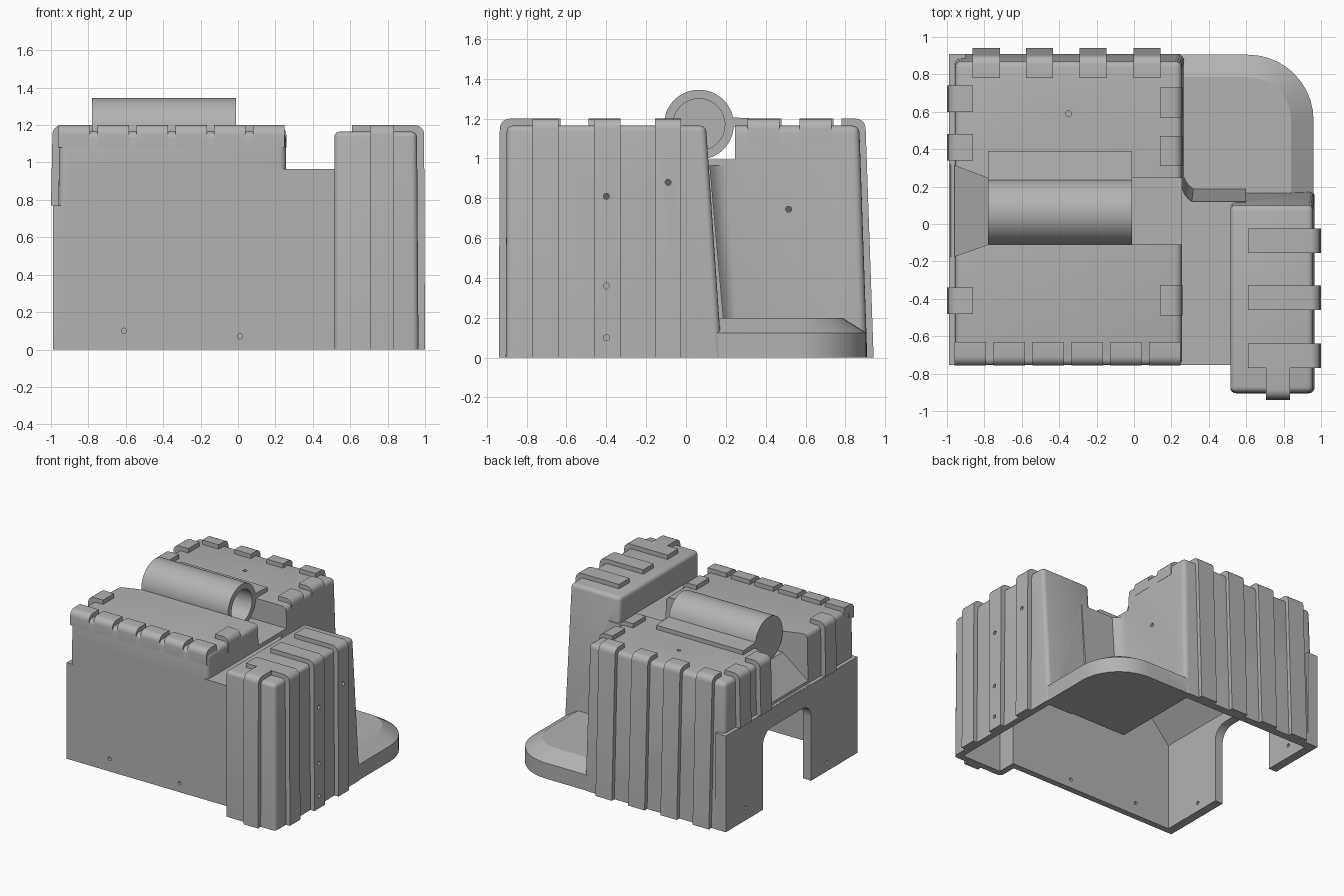
import bpy, bmesh
from math import sin, cos, pi, radians

if "Cube" in bpy.data.objects:
    bpy.data.objects.remove(bpy.data.objects["Cube"], do_unlink=True)

grey = bpy.data.materials.new("plain grey")
grey.use_nodes = True
COLOUR = (0.45, 0.45, 0.45, 1)
grey.diffuse_color = COLOUR
grey.node_tree.nodes["Principled BSDF"].inputs["Base Color"].default_value = COLOUR


def loft(name, rings, bevel=0):
    """Skin a solid through rings of 3D points, rounding all but the first ring."""
    bm = bmesh.new()
    loops = [[bm.verts.new(p) for p in ring] for ring in rings]
    n = len(loops[0])
    for low, high in zip(loops, loops[1:]):
        for i in range(n):
            j = (i + 1) % n
            bm.faces.new((low[i], low[j], high[j], high[i]))
    bm.faces.new(loops[0][::-1])
    bm.faces.new(loops[-1])
    bmesh.ops.recalc_face_normals(bm, faces=bm.faces)
    if bevel:
        edges = [e for e in bm.edges if not all(v in loops[0] for v in e.verts)]
        bmesh.ops.bevel(bm, geom=edges, offset=bevel, segments=4, profile=0.5, affect='EDGES')
    mesh = bpy.data.meshes.new(name)
    bm.to_mesh(mesh)
    bm.free()
    ob = bpy.data.objects.new(name, mesh)
    bpy.context.collection.objects.link(ob)
    mesh.materials.append(grey)
    return ob


def rect(x0, x1, y0, y1, z):
    return [(x0, y0, z), (x1, y0, z), (x1, y1, z), (x0, y1, z)]


def box(name, x0, x1, y0, y1, z0, z1, bevel=0):
    return loft(name, [rect(x0, x1, y0, y1, z0), rect(x0, x1, y0, y1, z1)], bevel)


def arc(cx, cy, r, start, end, steps=10):
    return [(cx + r * cos(radians(start + (end - start) * i / steps)),
             cy + r * sin(radians(start + (end - start) * i / steps))) for i in range(steps + 1)]


def at_z(pts, z):
    return [(x, y, z) for x, y in pts]


def at_x(pts, x):
    return [(x, y, z) for y, z in pts]


def rod(name, axis, centre, r, a, b, sides=16):
    pts = arc(centre[0], centre[1], r, 0, 360, sides)[:-1]
    place = {'x': lambda p, t: (t, *p), 'y': lambda p, t: (p[0], t, p[1]), 'z': lambda p, t: (*p, t)}[axis]
    return loft(name, [[place(p, t) for p in pts] for t in (a, b)])


def combine(target, other, operation='DIFFERENCE', keep=False):
    mod = target.modifiers.new("join", 'BOOLEAN')
    mod.operation, mod.solver, mod.object = operation, 'EXACT', other
    bpy.context.view_layer.objects.active = target
    bpy.ops.object.modifier_apply(modifier=mod.name)
    if not keep:
        bpy.data.objects.remove(other, do_unlink=True)


def rib(name, side, a, b, low, top, end, z0):
    """Strap that climbs a wall and folds over its top edge."""
    prof = [(low, z0)] + arc(top - 0.05, 1.15, 0.05, 0, 90, 5)
    prof += [(end, 1.2), (end, 1.14), (top - 0.07, 1.14), (low - 0.06, z0)]
    sign = -1 if side[0] == '-' else 1
    if side[1] == 'x':
        return loft(name, [[(sign * o, t, z) for o, z in prof] for t in (a, b)])
    return loft(name, [[(t, sign * o, z) for o, z in prof] for t in (a, b)])


# Outer housing: main block, side plate, low channel, tall side block
body = loft("housing", [rect(-.97, .27, -.755, .91, 0), rect(-.955, .255, -.755, .87, 1.165)], 0.035)
combine(body, box("side_plate", -.99, -.9, -.755, .91, 0, .77), 'UNION')
channel = loft("channel", [rect(-.9, .6, -.755, .205, 0), rect(-.9, .6, -.755, .12, .965)])
combine(body, channel, 'UNION')
tower = loft("tower", [rect(.515, .965, -.905, .18, 0), rect(.515, .957, -.9, .1, 1.165)], 0.03)
combine(body, tower, 'UNION')

# Concave fillet where the channel meets the main block
fillet = loft("corner_fillet", [
    at_z([(.2, .1)] + [(x + dx, y + dy) for x, y in arc(.365, .215, .11, 270, 180, 6)], z)
    for z, dx, dy in ((0, .01, .085), (.965, 0, 0))])
combine(body, fillet, 'UNION')

# Low rounded step with a sloped lip
step = loft("step", [
    at_z([(.2, .1), (.96, .1)] + arc(.61, .555, .35, 0, 90) + [(.2, .905)], 0),
    at_z([(.2, .1), (.96, .1)] + arc(.61, .555, .35, 0, 90) + [(.2, .905)], .125),
    at_z([(.2, .1), (.84, .1)] + arc(.61, .555, .23, 0, 90) + [(.2, .785)], .2)])
combine(body, step, 'UNION')

# Hollow underside
combine(body, loft("main_cavity", [rect(-.92, .21, -.705, .85, -.1), rect(-.92, .21, -.705, .84, .7),
                                   rect(-.74, .2, -.705, .82, .9)]))
combine(body, loft("channel_cavity", [rect(.1, .7, -.705, .14, -.1), rect(.1, .7, -.705, .07, .9)]))
combine(body, loft("tower_cavity", [rect(.565, .915, -.855, .13, -.1), rect(.565, .907, -.85, .05, 1.11)]))

# Slot across the top, flaring out and down at one end
combine(body, box("slot", -.785, .45, -.11, .245, .995, 1.5))
flare = loft("flare", [
    at_x([(-.11, .995), (.245, .995), (.245, 1.5), (-.11, 1.5)], -.78),
    at_x([(-.18, .768), (.32, .768), (.32, 1.5), (-.18, 1.5)], -.98)])
combine(body, flare)

# Arched doorway in the side plate
door = [(-.17, -.1), (.44, -.1)] + arc(.33, .51, .11, 0, 90, 6) + arc(-.06, .51, .11, 90, 180, 6)
combine(body, loft("doorway", [at_x(door, -1.1), at_x(door, -.85)]))

# Straps: (side, centres, width, low, top, end, bottom)
straps = [("+y", (-.79, -.505, -.22, .07), .145, .942, .902, .78, 0),
          ("-x", (-.41, .41, .67), .14, 1.0, .992, .86, .77),
          ("+x", (-.41, .39, .65), .16, .258, .258, .14, 1.08),
          ("-y", [-.875 + .208 * i for i in range(6)], .168, .757, .757, .63, 1.08)]
for side, centres, width, low, top, end, z0 in straps:
    for c in centres:
        rib("main_strap", side, c - width / 2, c + width / 2, low, top, end, z0)
tower_straps = [rib("tower_strap", "+x", c - .066, c + .066, 1.0, .995, .61, 0)
                for c in (-.09, -.395, -.705)]
rib("tower_front_strap", "-y", .705, .835, .94, .935, .74, 0)

# Small bolt holes
for x, z in ((-.61, .1), (.01, .07)):
    combine(body, rod("hole", 'y', (x, z), .014, -.8, -.65))
for y, z in ((-.4, .1), (-.4, .36), (-.4, .81), (-.09, .88)):
    hole = rod("hole", 'x', (y, z), .015, .85, 1.1)
    combine(tower_straps[0 if y > -.2 else 1], hole, keep=True)
    combine(body, hole)
for y, z in ((.66, .1), (-.37, .07)):
    combine(body, rod("hole", 'x', (y, z), .014, -1.1, -.85))
combine(body, rod("hole", 'x', (.515, .745), .015, .15, .35))
combine(body, rod("hole", 'z', (-.35, .59), .015, 1.1, 1.3))

# Tube lying in the slot, with its flat flange
tube = rod("tube", 'x', (.065, 1.17), .175, -.78, -.012, 64)
combine(tube, rod("bore", 'x', (.065, 1.17), .13, -.7, .1, 48))
flange = [(.2, 1.16), (.39, 1.16), (.39, 1.198), (.2, 1.208)]
loft("tube_flange", [at_x(flange, -.78), at_x(flange, -.012)])

# Smooth the rounded edges, keep the rest crisp
for ob in bpy.context.scene.objects:
    if ob.type == 'MESH':
        bpy.ops.object.select_all(action='DESELECT')
        ob.select_set(True)
        bpy.context.view_layer.objects.active = ob
        bpy.ops.object.shade_smooth_by_angle(angle=radians(30))
